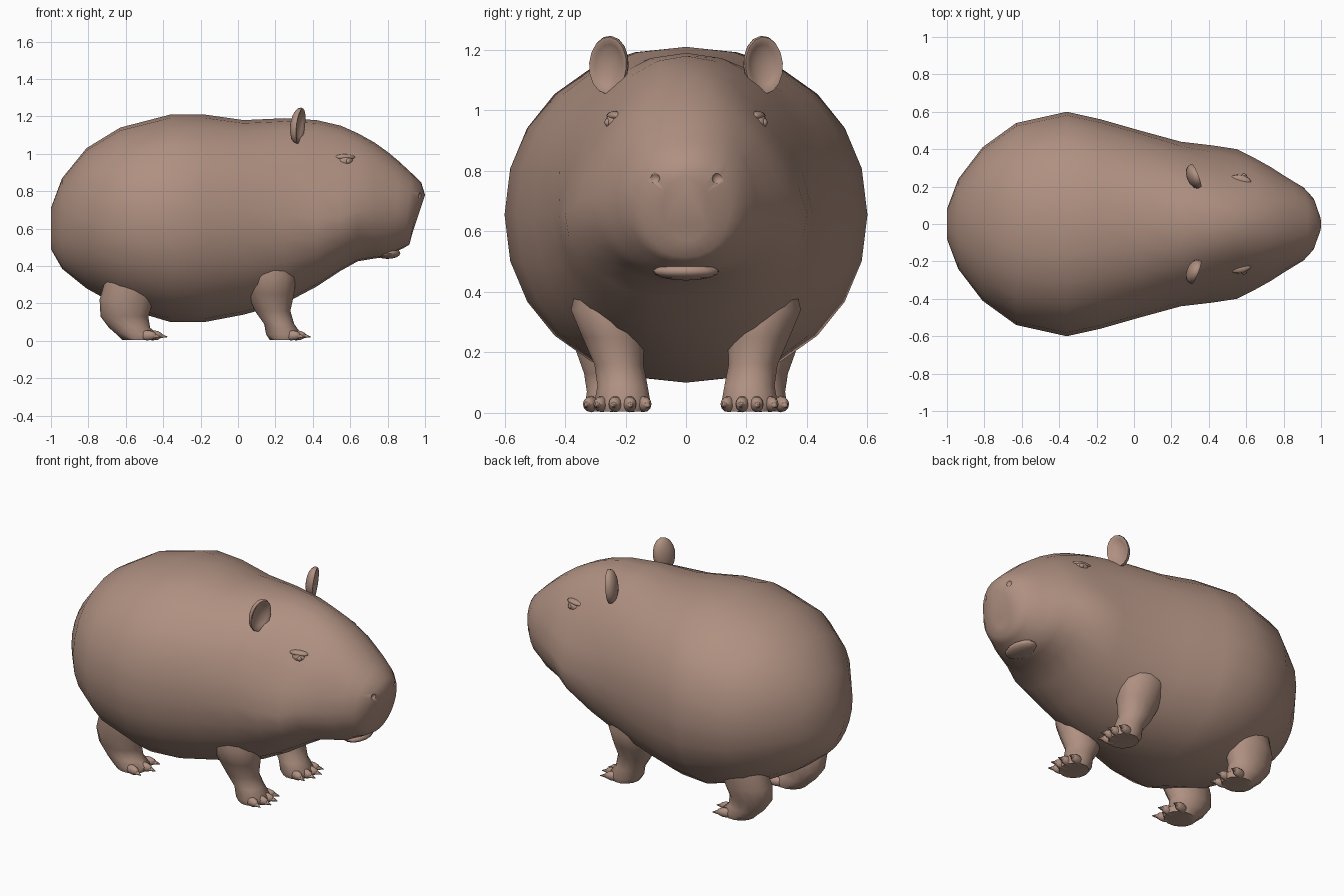
import bpy, bmesh, math
from mathutils import Matrix, Vector

cube = bpy.data.objects.get("Cube")
if cube:
    bpy.data.objects.remove(cube, do_unlink=True)

fur = bpy.data.materials.new("warm_brown_fur")
fur.use_nodes = True
FUR = (0.43, 0.28, 0.22, 1)
fur.diffuse_color = FUR
fur.node_tree.nodes["Principled BSDF"].inputs["Base Color"].default_value = FUR


def finish(name, bm, angle=60):
    """Turn a bmesh into a smooth-shaded, coloured object."""
    bmesh.ops.recalc_face_normals(bm, faces=bm.faces)
    mesh = bpy.data.meshes.new(name)
    bm.to_mesh(mesh)
    bm.free()
    mesh.materials.append(fur)
    obj = bpy.data.objects.new(name, mesh)
    bpy.context.collection.objects.link(obj)
    smooth(obj, angle)
    return obj


def smooth(obj, angle):
    bpy.ops.object.select_all(action='DESELECT')
    obj.select_set(True)
    bpy.context.view_layer.objects.active = obj
    bpy.ops.object.shade_smooth_by_angle(angle=math.radians(angle))


def loft(bm, rings):
    """Skin a list of closed point rings and cap both ends."""
    loops = [[bm.verts.new(p) for p in ring] for ring in rings]
    n = len(loops[0])
    for a, b in zip(loops, loops[1:]):
        for i in range(n):
            j = (i + 1) % n
            bm.faces.new((a[i], a[j], b[j], b[i]))
    bm.faces.new(loops[0])
    bm.faces.new(loops[-1])


def ball(bm, loc, size, rot=None, segments=14, rings=8):
    m = Matrix.Translation(loc) @ (rot or Matrix()) @ Matrix.Diagonal((*size, 1))
    return bmesh.ops.create_uvsphere(bm, u_segments=segments, v_segments=rings,
                                     radius=1, matrix=m)["verts"]


# Body and head: x, top, bottom, half width
STATIONS = [
    (-1, .71, .49, .08), (-.94, .87, .385, .24), (-.81, 1.03, .28, .41),
    (-.63, 1.14, .18, .54), (-.36, 1.21, .1, .6), (-.18, 1.21, .1, .56),
    (.03, 1.18, .14, .5), (.25, 1.19, .2, .44), (.42, 1.18, .29, .42),
    (.55, 1.15, .375, .4), (.64, 1.11, .425, .355), (.73, 1.06, .44, .305),
    (.8, 1.01, .45, .26), (.86, .96, .475, .23), (.93, .895, .495, .195),
    (.98, .845, .515, .145), (1, .78, .57, .075),
]


def body_ring(x, top, bottom, width, n=24):
    head = max(0, 1 - abs(x - .55) / .4)
    mid = bottom + (top - bottom) * (.5 - .13 * head)
    lean = max(0, x - .8) * .35
    ring = []
    for i in range(n):
        a = math.tau * i / n
        c, s = math.cos(a), math.sin(a)
        y = math.copysign(abs(c) ** .93, c) * width
        s = math.copysign(abs(s) ** .95, s)
        z = mid + s * ((top - mid) if s > 0 else (mid - bottom))
        y *= 1 - .3 * head * max(0, s)
        ring.append((x - lean * (top - z) / (top - bottom), y, z))
    return ring


bm = bmesh.new()
loft(bm, [body_ring(*s) for s in STATIONS])
body = finish("body", bm)

# Nostrils and lip crease cut into the muzzle
bm = bmesh.new()
for side in (-1, 1):
    ball(bm, (.982, side * .105, .775), (.02, .02, .02), segments=10, rings=6)
crease = Matrix.Translation((.975, 0, .57)) @ Matrix.Rotation(.25, 4, 'Y')
bmesh.ops.create_cube(bm, size=1, matrix=crease @ Matrix.Diagonal((.06, .009, .2, 1)))
cutter = finish("muzzle_cutter", bm)
cutter.hide_render = True
cut = body.modifiers.new("muzzle_cut", 'BOOLEAN')
cut.operation = 'DIFFERENCE'
cut.solver = 'EXACT'
cut.object = cutter
smooth(body, 60)
bpy.ops.object.modifier_apply(modifier=cut.name)
bpy.data.objects.remove(cutter, do_unlink=True)
smooth(body, 60)

# Lower lip
bm = bmesh.new()
ball(bm, (.8, 0, .468), (.07, .11, .03))
finish("lower_lip", bm)

# Leg sections: height, back x, front x, half width
FRONT_LEG = [(.44, .02, .28, .1), (.34, .03, .31, .125), (.25, .05, .3, .105),
             (.16, .09, .28, .083), (.09, .14, .3, .085), (.035, .15, .34, .095),
             (.005, .17, .33, .085)]
HIND_LEG = [(.36, -.7, -.45, .08), (.22, -.74, -.45, .11), (.13, -.735, -.48, .09),
            (.07, -.69, -.47, .085), (.035, -.65, -.43, .09), (.005, -.62, -.44, .08)]


def leg(name, sections, side, foot_y, top_y, toes):
    bm = bmesh.new()
    rings = []
    for z, back, front, half in sections:
        t = min(1, max(0, (z - .1) / .25))
        cy = side * (foot_y + (top_y - foot_y) * t)
        cx, rx = (back + front) / 2, (front - back) / 2
        rings.append([(cx + rx * math.cos(a), cy + half * math.sin(a), z)
                      for a in (math.tau * i / 14 for i in range(14))])
    loft(bm, rings)
    # Toes with pointed claws, fanned across the foot
    tip = sections[-1][2]
    for i in range(toes):
        u = 2 * i / (toes - 1) - 1
        y = side * foot_y + u * .068
        x = tip - .015 - .03 * u * u
        turn = Matrix.Rotation(u * .3, 4, 'Z')
        ball(bm, (x, y, .029), (.055, .024, .027), turn, 10, 6)
        claw = Matrix.Translation((x, y, .024)) @ turn @ Matrix.Translation((.058, 0, 0))
        bmesh.ops.create_cone(bm, segments=6, radius1=.015, radius2=.002, depth=.04,
                              cap_ends=True,
                              matrix=claw @ Matrix.Rotation(math.pi / 2 + .15, 4, 'Y'))
    finish(name, bm)


def ear(name, side):
    # Flattened ball with its front pushed in to form a cup
    bm = bmesh.new()
    bmesh.ops.create_uvsphere(bm, u_segments=16, v_segments=12, radius=1,
                              matrix=Matrix.Rotation(math.pi / 2, 4, 'Y'))
    for v in bm.verts:
        if v.co.x > .4:
            v.co.x = .8 - v.co.x * 1.1
    place = (Matrix.Translation((.325, side * .255, 1.15))
             @ Matrix.Rotation(side * .35, 4, 'Z')
             @ Matrix.Rotation(side * .12, 4, 'X')
             @ Matrix.Rotation(.1, 4, 'Y')
             @ Matrix.Diagonal((.042, .068, .098, 1)))
    bm.transform(place)
    finish(name, bm)


def eye(name, side):
    bm = bmesh.new()
    spot = Vector((.575, side * .243, .96))
    turn = Matrix.Rotation(-side * .2, 4, 'Z')
    ball(bm, spot, (.04, .024, .027), turn)
    # Upper lid, lower lid and pupil
    ball(bm, spot + Vector((-.005, -side * .008, .022)), (.058, .026, .016), turn)
    ball(bm, spot + Vector((-.003, side * .002, -.024)), (.045, .022, .011), turn)
    ball(bm, spot + Vector((.014, side * .015, 0)), (.014, .012, .014), turn, 10, 6)
    finish(name, bm)


for side, label in ((1, "left"), (-1, "right")):
    leg(f"front_{label}_leg", FRONT_LEG, side, .21, .26, 4)
    leg(f"hind_{label}_leg", HIND_LEG, side, .245, .28, 3)
    ear(f"{label}_ear", side)
    eye(f"{label}_eye", side)
